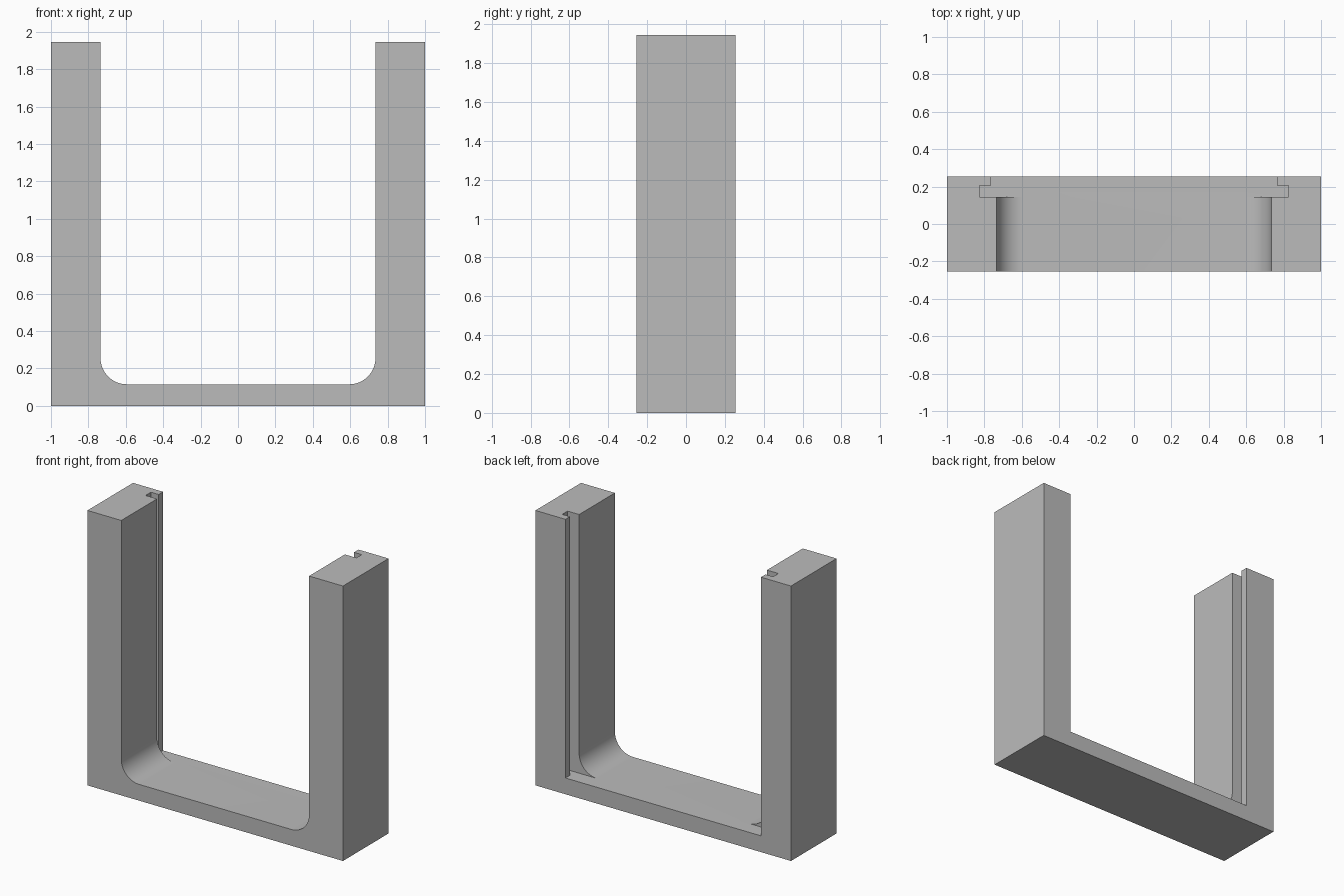
import bpy
import bmesh
from math import sin, cos, pi, radians

cube = bpy.data.objects.get("Cube")
if cube:
    bpy.data.objects.remove(cube, do_unlink=True)

# Main sizes
HEIGHT, HALF_DEPTH = 1.945, 0.255
FLOOR, INNER, RADIUS = 0.115, 0.735, 0.14
SLOT_FRONT, SLOT_BACK = 0.145, 0.205
SLOT_X, LIP_X = 0.825, 0.765
ABOVE = HEIGHT + 0.2

grey = bpy.data.materials.new("plain grey")
grey.use_nodes = True
grey.diffuse_color = (0.5, 0.5, 0.5, 1)
grey.node_tree.nodes["Principled BSDF"].inputs["Base Color"].default_value = (0.5, 0.5, 0.5, 1)


def prism(name, outline, offset):
    """Extrude a closed outline of 3D points along an offset."""
    bm = bmesh.new()
    face = bm.faces.new([bm.verts.new(p) for p in outline])
    ext = bmesh.ops.extrude_face_region(bm, geom=[face])
    verts = [g for g in ext["geom"] if isinstance(g, bmesh.types.BMVert)]
    bmesh.ops.translate(bm, verts=verts, vec=offset)
    bmesh.ops.recalc_face_normals(bm, faces=bm.faces)
    mesh = bpy.data.meshes.new(name)
    bm.to_mesh(mesh)
    bm.free()
    mesh.materials.append(grey)
    obj = bpy.data.objects.new(name, mesh)
    bpy.context.collection.objects.link(obj)
    return obj


# Solid block for the frame
block = [(-1, -HALF_DEPTH), (1, -HALF_DEPTH), (1, HALF_DEPTH), (-1, HALF_DEPTH)]
frame = prism("u_frame", [(x, y, 0) for x, y in block], (0, 0, HEIGHT))

# Opening with rounded lower corners, ending inside the slot
steps = 16
corner = [(INNER - RADIUS + RADIUS * sin(a), FLOOR + RADIUS - RADIUS * cos(a))
          for a in (pi / 2 * i / steps for i in range(steps + 1))]
half = corner + [(INNER, ABOVE)]
outline = half + [(-x, z) for x, z in reversed(half)]
front = -HALF_DEPTH - 0.1
opening = prism("opening_cutter", [(x, front, z) for x, z in outline],
                (0, (SLOT_FRONT + SLOT_BACK) / 2 - front, 0))

# Panel slot with a narrower lip at the back
back = HALF_DEPTH + 0.1
half = [(SLOT_X, SLOT_FRONT), (SLOT_X, SLOT_BACK), (LIP_X, SLOT_BACK), (LIP_X, back)]
outline = half + [(-x, y) for x, y in reversed(half)]
slot = prism("panel_slot_cutter", [(x, y, FLOOR) for x, y in outline],
             (0, 0, ABOVE - FLOOR))

# Cut the frame
bpy.context.view_layer.objects.active = frame
for cutter in (opening, slot):
    cutter.hide_render = True
    mod = frame.modifiers.new(cutter.name, "BOOLEAN")
    mod.operation = "DIFFERENCE"
    mod.solver = "EXACT"
    mod.object = cutter
    bpy.ops.object.modifier_apply(modifier=mod.name)
for cutter in (opening, slot):
    bpy.data.objects.remove(cutter, do_unlink=True)

# Smooth the rounded corners, keep the edges sharp
bpy.ops.object.select_all(action="DESELECT")
frame.select_set(True)
bpy.ops.object.shade_smooth_by_angle(angle=radians(30))
